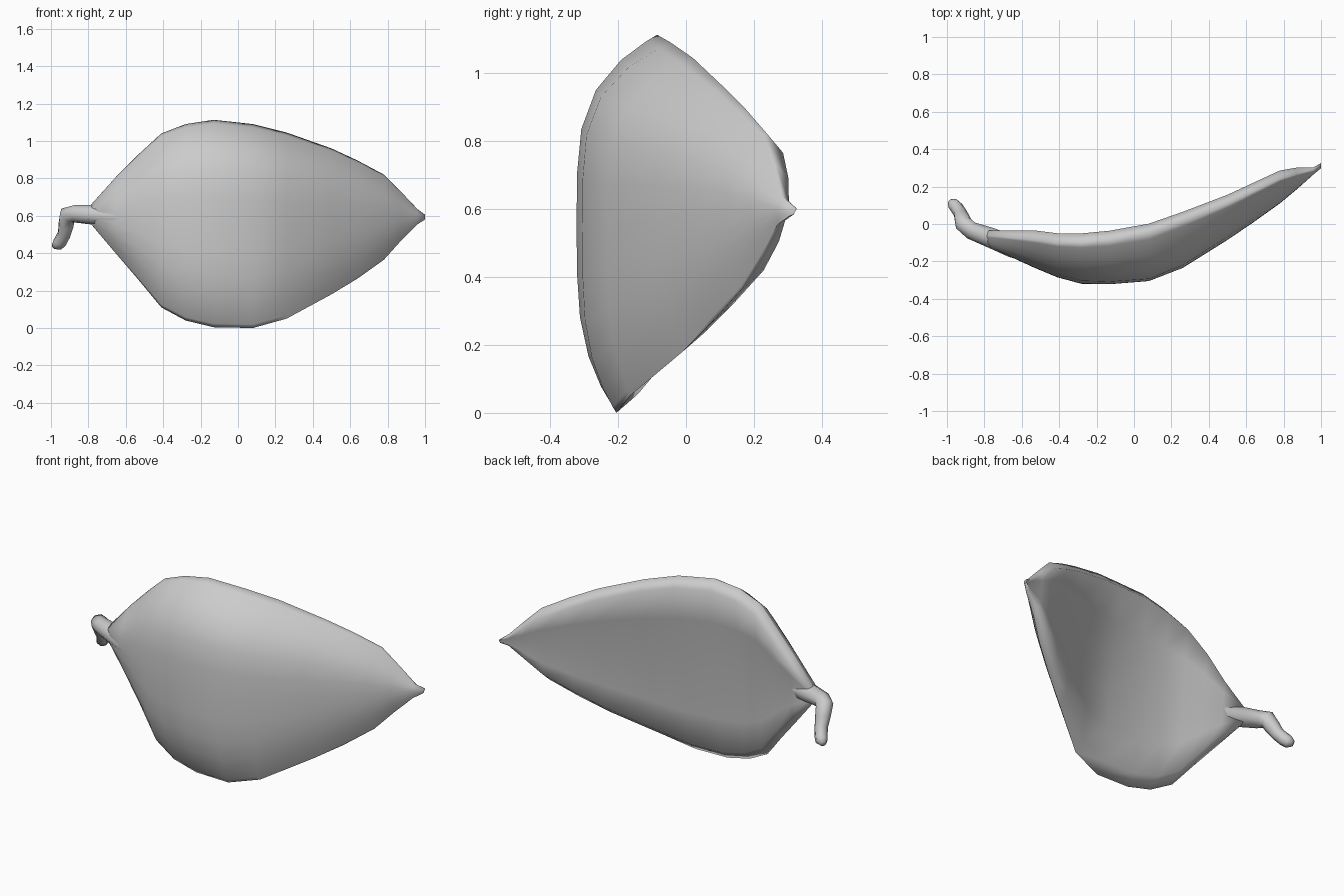
import bpy, bmesh, math
from mathutils import Vector

if "Cube" in bpy.data.objects:
    bpy.data.objects.remove(bpy.data.objects["Cube"])

# Leaf stations: x, top z, top rim y, bottom z, bottom rim y, front y on the midline
STATIONS = [
    (-0.79, 0.655, -0.065, 0.56, -0.07, -0.115),
    (-0.65, 0.81, -0.075, 0.395, -0.11, -0.18),
    (-0.53, 0.93, -0.085, 0.255, -0.14, -0.235),
    (-0.41, 1.04, -0.10, 0.11, -0.18, -0.285),
    (-0.28, 1.09, -0.10, 0.04, -0.20, -0.32),
    (-0.13, 1.113, -0.085, 0.004, -0.205, -0.322),
    (0.08, 1.09, -0.045, 0.0, -0.205, -0.305),
    (0.26, 1.045, 0.02, 0.05, -0.165, -0.235),
    (0.50, 0.96, 0.11, 0.18, -0.01, -0.085),
    (0.64, 0.895, 0.175, 0.265, 0.075, 0.01),
    (0.78, 0.82, 0.24, 0.365, 0.165, 0.11),
    (0.87, 0.73, 0.265, 0.465, 0.225, 0.185),
    (0.96, 0.635, 0.285, 0.555, 0.27, 0.265),
    (1.00, 0.605, 0.318, 0.58, 0.305, 0.298),
]
HALF = 12        # front skin divisions
CONCAVE = 0.015  # hollow of the back


def leaf_section(bm, st):
    """Closed section: domed front skin, bevelled rim, slightly hollow back."""
    x, zt, yt, zb, yb, ym = st
    mid, half = (zt + zb) / 2, (zt - zb) / 2
    lerp = lambda t: (yt + yb) / 2 + (yt - yb) / 2 * t
    power = 2.4 + 1.9 * max(0.0, 1 - abs(x - 0.05) / 0.85)
    lift = min(0.055, 0.03 + (x + 0.79) * 0.1, 0.01 + (1 - x) * 0.25)
    inset = 1 - min(0.3, 0.055 / half)
    verts = []
    for i in range(HALF + 1):
        t = math.sin(math.pi / 2 * (i / HALF * 2 - 1))
        y = lerp(t) + (ym - lerp(t)) * (1 - abs(t) ** power)
        verts.append(bm.verts.new((x, y, mid + half * t)))
    for k in (1, 0.6, 0.2, -0.2, -0.6, -1):
        t = k * inset
        y = lerp(t) + lift - CONCAVE * min(1, half / 0.4) * (1 - k * k)
        verts.append(bm.verts.new((x, y, mid + half * t)))
    return verts


def bridge(bm, rings):
    """Skin successive rings and cap the two ends."""
    n = len(rings[0])
    for a, b in zip(rings, rings[1:]):
        for i in range(n):
            j = (i + 1) % n
            bm.faces.new((a[i], a[j], b[j], b[i]))
    bm.faces.new(rings[0])
    bm.faces.new(rings[-1])
    bmesh.ops.recalc_face_normals(bm, faces=bm.faces)


def finish(bm, name):
    mesh = bpy.data.meshes.new(name)
    bm.to_mesh(mesh)
    bm.free()
    obj = bpy.data.objects.new(name, mesh)
    bpy.context.collection.objects.link(obj)
    bpy.ops.object.select_all(action='DESELECT')
    obj.select_set(True)
    bpy.context.view_layer.objects.active = obj
    bpy.ops.object.shade_smooth_by_angle(angle=math.radians(100))
    return obj


# Leaf blade
bm = bmesh.new()
bridge(bm, [leaf_section(bm, s) for s in STATIONS])
finish(bm, "leaf_blade")

# Bent stem, running into the blade as a fading midrib: x, y, z, radius
STEM = [
    (-0.48, -0.17, 0.585, 0.06),
    (-0.65, -0.12, 0.597, 0.06),
    (-0.78, -0.068, 0.606, 0.054),
    (-0.87, -0.035, 0.61, 0.048),
    (-0.91, 0.0, 0.605, 0.048),
    (-0.92, 0.03, 0.55, 0.042),
    (-0.93, 0.06, 0.50, 0.036),
    (-0.95, 0.09, 0.462, 0.036),
    (-0.965, 0.105, 0.447, 0.034),
    (-0.985, 0.12, 0.437, 0.016),
]
bm = bmesh.new()
pts = [Vector(s[:3]) for s in STEM]
rings = []
for i, p in enumerate(pts):
    d = (pts[min(i + 1, len(pts) - 1)] - pts[max(i - 1, 0)]).normalized()
    u = d.cross(Vector((0.3, 1, 0.2))).normalized()
    v = d.cross(u)
    r = STEM[i][3]
    rings.append([bm.verts.new(p + r * (u * math.cos(k * math.pi / 4) + v * math.sin(k * math.pi / 4)))
                  for k in range(8)])
bridge(bm, rings)
finish(bm, "leaf_stem")
